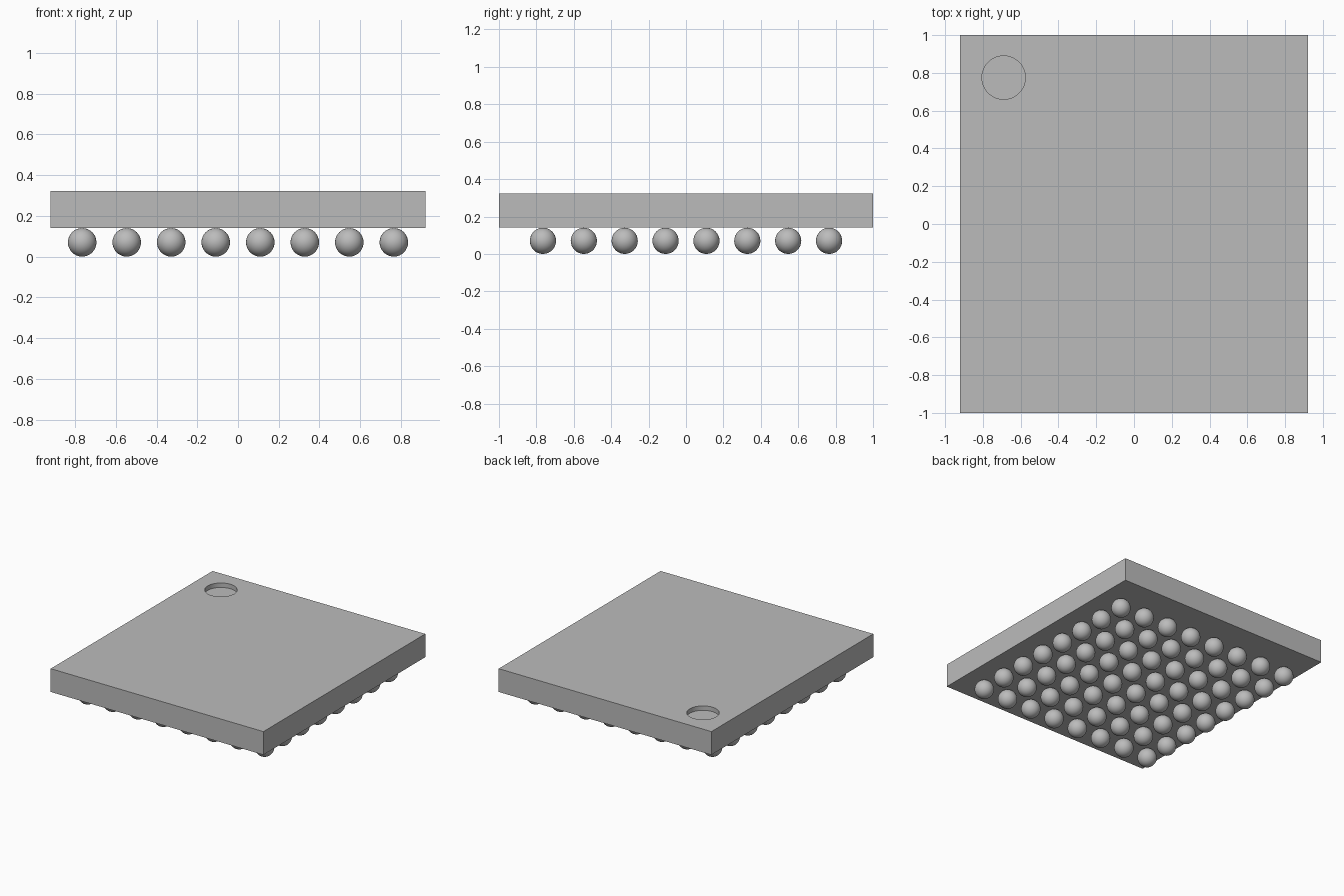
import bpy
import bmesh
from mathutils import Matrix

cube = bpy.data.objects.get("Cube")
if cube:
    bpy.data.objects.remove(cube, do_unlink=True)

WIDTH, LENGTH = 1.84, 2.0
BODY_BOTTOM, BODY_TOP = 0.14, 0.322
BALL_RADIUS, PITCH, COUNT = 0.07, 0.2185, 8
DOT_X, DOT_Y, DOT_RADIUS, DOT_DEPTH = -0.69, 0.775, 0.115, 0.035

grey = bpy.data.materials.new("plain grey")
grey.use_nodes = True
colour = (0.5, 0.5, 0.5, 1)
grey.diffuse_color = colour
grey.node_tree.nodes["Principled BSDF"].inputs["Base Color"].default_value = colour


def add_object(name, bm):
    mesh = bpy.data.meshes.new(name)
    bm.to_mesh(mesh)
    bm.free()
    mesh.materials.append(grey)
    obj = bpy.data.objects.new(name, mesh)
    bpy.context.collection.objects.link(obj)
    return obj


# Flat package body
bm = bmesh.new()
middle = (BODY_BOTTOM + BODY_TOP) / 2
bmesh.ops.create_cube(bm, size=1, matrix=Matrix.Translation((0, 0, middle))
                      @ Matrix.Diagonal((WIDTH, LENGTH, BODY_TOP - BODY_BOTTOM, 1)))
body = add_object("package_body", bm)

# Round recess marking one corner
bm = bmesh.new()
bmesh.ops.create_cone(bm, cap_ends=True, segments=48, radius1=DOT_RADIUS,
                      radius2=DOT_RADIUS, depth=2 * DOT_DEPTH,
                      matrix=Matrix.Translation((DOT_X, DOT_Y, BODY_TOP)))
cutter = add_object("corner_mark_cutter", bm)
cutter.hide_render = True
cutter.hide_viewport = True
cut = body.modifiers.new("corner_mark", "BOOLEAN")
cut.operation = "DIFFERENCE"
cut.solver = "EXACT"
cut.object = cutter

# Apply the cut so that the helper can go, then smooth the recess wall
bpy.context.view_layer.objects.active = body
body.select_set(True)
bpy.ops.object.modifier_apply(modifier=cut.name)
bpy.data.objects.remove(cutter, do_unlink=True)
bpy.ops.object.shade_smooth_by_angle()

# Solder balls in a square grid, sharing one mesh
bm = bmesh.new()
bmesh.ops.create_uvsphere(bm, u_segments=32, v_segments=16, radius=BALL_RADIUS)
for face in bm.faces:
    face.smooth = True
first_ball = add_object("solder_ball", bm)
start = -PITCH * (COUNT - 1) / 2
for i in range(COUNT):
    for j in range(COUNT):
        ball = first_ball
        if i or j:
            ball = first_ball.copy()
            bpy.context.collection.objects.link(ball)
        ball.name = f"solder_ball_{i + 1}_{j + 1}"
        ball.location = (start + i * PITCH, start + j * PITCH, BALL_RADIUS)
